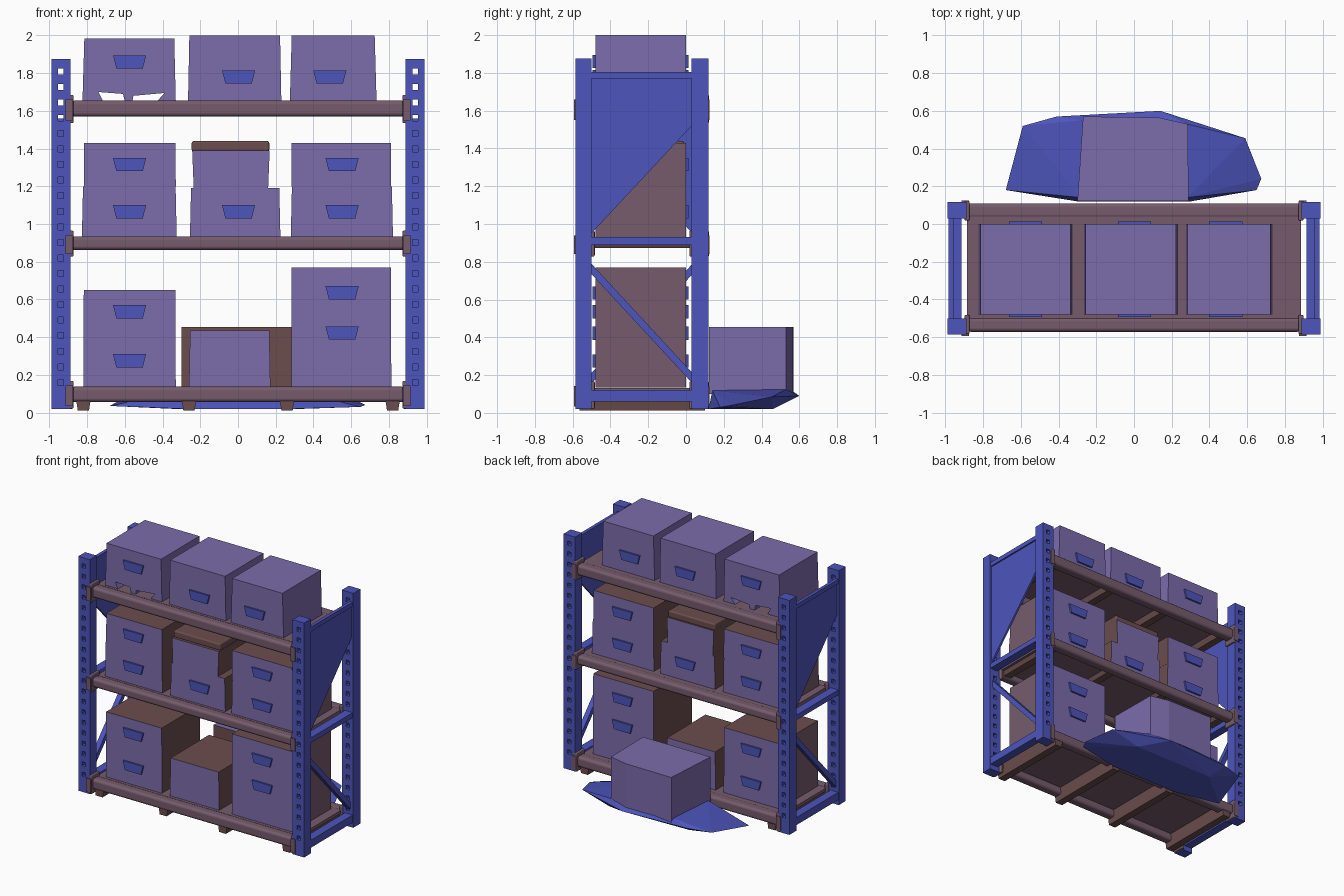
import bpy, bmesh, math
from mathutils import Vector

if "Cube" in bpy.data.objects:
    bpy.data.objects.remove(bpy.data.objects["Cube"])


def material(name, rgb):
    m = bpy.data.materials.new(name)
    m.diffuse_color = (*rgb, 1)
    m.use_nodes = True
    m.node_tree.nodes["Principled BSDF"].inputs["Base Color"].default_value = m.diffuse_color
    return m


BLUE = material("rack blue", (0.075, 0.09, 0.50))
PURPLE = material("box purple", (0.20, 0.15, 0.41))
BROWN = material("box brown", (0.15, 0.075, 0.075))
MAUVE = material("beam mauve", (0.18, 0.105, 0.15))


def finish(bm, name, mats, rule=None, bevel=0):
    bmesh.ops.recalc_face_normals(bm, faces=bm.faces)
    me = bpy.data.meshes.new(name)
    if rule:
        bm.normal_update()
        for f in bm.faces:
            f.material_index = rule(f.normal)
    bm.to_mesh(me)
    bm.free()
    for m in mats:
        me.materials.append(m)
    ob = bpy.data.objects.new(name, me)
    bpy.context.collection.objects.link(ob)
    if bevel:
        b = ob.modifiers.new("bevel", 'BEVEL')
        b.width, b.segments = bevel, 3
        b.limit_method = 'ANGLE'
        me.polygons.foreach_set("use_smooth", [True] * len(me.polygons))
        b.harden_normals = True
    return ob


def prism(bm, pts, axis, a, b):
    """Extrude a 2D outline along x, y or z from a to b."""
    def co(p, t):
        return {'x': (t, p[0], p[1]), 'y': (p[0], t, p[1]), 'z': (p[0], p[1], t)}[axis]
    lo = [bm.verts.new(co(p, a)) for p in pts]
    hi = [bm.verts.new(co(p, b)) for p in pts]
    bm.faces.new(lo)
    bm.faces.new(hi[::-1])
    for i in range(len(pts)):
        j = (i + 1) % len(pts)
        bm.faces.new((lo[i], hi[i], hi[j], lo[j]))


def slab(bm, x0, x1, y0, y1, z0, z1):
    prism(bm, [(x0, z0), (x1, z0), (x1, z1), (x0, z1)], 'y', y0, y1)


def block(name, dims, mat, bevel=0):
    bm = bmesh.new()
    slab(bm, *dims)
    return finish(bm, name, [mat], bevel=bevel)


# Upright posts with a row of punched holes
HOLES = [0.16 + 0.0825 * i for i in range(21)]
for sx in (-1, 1):
    for y0, y1, tag in ((-0.585, -0.50, "front"), (0.03, 0.118, "back")):
        bm = bmesh.new()

        def part(a, b, c, d, z0, z1):
            slab(bm, min(sx * a, sx * b), max(sx * a, sx * b), c, d, z0, z1)
        part(0.955, 0.988, y0, y1, 0.02, 1.875)
        part(0.888, 0.925, y0, y1, 0.02, 1.875)
        edges = [0.02] + [e for h in HOLES for e in (h - 0.016, h + 0.016)] + [1.875]
        for z0, z1 in zip(edges[::2], edges[1::2]):
            part(0.925, 0.955, y0, y1, z0, z1)
        part(0.925, 0.955, y0 + 0.03, y1 - 0.03, 0.02, 1.56)
        finish(bm, tag + "_post", [BLUE])

# End frames: rails, diagonal brace and gusset panel (turned round on the left end)
for sx in (-1, 1):
    def my(y):
        return y if sx > 0 else -0.466 - y
    for z0, z1, xi in ((0.06, 0.12, 0.915), (0.89, 0.93, 0.915), (1.77, 1.805, 0.957)):
        xs = sorted((sx * xi, sx * 0.983))
        block("end_rail", (*xs, -0.51, 0.04, z0, z1), BLUE)
    bm = bmesh.new()
    prism(bm, [(my(-0.51), 0.80), (my(-0.51), 0.745), (my(0.04), 0.15), (my(0.04), 0.205)],
          'x', sx * 0.925, sx * 0.965)
    finish(bm, "diagonal_brace", [BLUE])
    bm = bmesh.new()
    prism(bm, [(my(-0.51), 0.94), (my(0.04), 1.53), (my(0.04), 1.78), (my(-0.51), 1.78)],
          'x', sx * 0.957, sx * 0.972)
    finish(bm, "gusset_panel", [BLUE])

# Shelves: rounded beams, end brackets, deck and cross supports
for z0, z1 in ((0.055, 0.138), (0.862, 0.935), (1.57, 1.655)):
    for y0, y1 in ((-0.572, -0.495), (0.03, 0.11)):
        block("shelf_beam", (-0.888, 0.888, y0, y1, z0, z1), MAUVE, 0.022)
        for sx in (-1, 1):
            xs = sorted((sx * 0.872, sx * 0.90))
            block("beam_bracket", (*xs, y0 - 0.012, y1 + 0.012, z0 - 0.035, z1 + 0.03), MAUVE, 0.008)
            ys = (-0.594, -0.583) if y0 < 0 else (0.116, 0.125)
            xs = sorted((sx * 0.875, sx * 0.915))
            block("bracket_clip", (*xs, *ys, z0 - 0.02, z1 + 0.005), MAUVE)
    block("shelf_deck", (-0.885, 0.885, -0.50, 0.04, z1 - 0.03, z1 - 0.005), MAUVE)
    low = 0.012 if z0 < 0.1 else z0 + 0.01
    for x in (-0.82, -0.26, 0.26, 0.82):
        bm = bmesh.new()
        prism(bm, [(x - 0.03, low), (x + 0.03, low), (x + 0.045, z1 - 0.028), (x - 0.045, z1 - 0.028)],
              'y', -0.565, 0.10)
        finish(bm, "cross_support", [BROWN])


def carton(name, x0, x1, z0, z1, labels=(), lx=0, taper=0.006, two_tone=True, y0=-0.48, y1=0.0):
    bm = bmesh.new()
    prism(bm, [(x0, z0), (x1, z0), (x1 - taper, z1), (x0 + taper, z1)], 'y', y0, y1)

    def rule(n):
        if not two_tone or abs(n.y) > 0.7:
            return 0
        outward = n.x * (x0 + x1)
        return 2 if abs(n.x) > 0.7 and outward > 0.3 else 1
    finish(bm, name, [PURPLE, BROWN, MAUVE], rule)
    add_labels(labels, lx, y0, y1)


def add_labels(zs, cx, y0=-0.48, y1=0.0):
    """Trapezoid handle plates on the front and back of a box."""
    for z in zs:
        for a, b in ((y0 - 0.014, y0 + 0.004), (y1 - 0.004, y1 + 0.014)):
            bm = bmesh.new()
            prism(bm, [(cx - 0.07, z), (cx + 0.07, z), (cx + 0.088, z + 0.07), (cx - 0.088, z + 0.07)],
                  'y', a, b)
            finish(bm, "handle_plate", [BLUE])


# Bottom shelf boxes
carton("bottom_left_box", -0.82, -0.33, 0.135, 0.65, (0.24, 0.50), -0.575, 0.002)
carton("bottom_middle_box", -0.26, 0.172, 0.135, 0.435)
carton("bottom_right_box", 0.283, 0.813, 0.135, 0.77, (0.387, 0.60), 0.552, 0.001)

# Middle shelf boxes
carton("middle_left_lower_box", -0.828, -0.325, 0.93, 1.20, (1.03,), -0.575)
carton("middle_left_upper_box", -0.818, -0.33, 1.20, 1.43, (1.28,), -0.575, 0.001)
carton("middle_centre_lower_box", -0.255, 0.225, 0.93, 1.19, (1.03,), 0.003)
carton("middle_centre_upper_box", -0.235, 0.16, 1.19, 1.39, (), 0, -0.008)
block("middle_centre_lid", (-0.246, 0.166, -0.46, -0.01, 1.385, 1.44), BROWN, 0.012)
carton("middle_right_lower_box", 0.28, 0.822, 0.93, 1.20, (1.03,), 0.552)
carton("middle_right_upper_box", 0.283, 0.812, 1.20, 1.43, (1.28,), 0.552, 0.001)

# Top shelf boxes, the left one with cut-outs along its base
bm = bmesh.new()
prism(bm, [(-0.825, 1.65), (-0.715, 1.65), (-0.74, 1.70), (-0.61, 1.69), (-0.60, 1.65), (-0.56, 1.65),
           (-0.555, 1.68), (-0.39, 1.695), (-0.43, 1.65), (-0.33, 1.65), (-0.338, 1.985), (-0.815, 1.985)],
      'y', -0.48, 0)
finish(bm, "top_left_box", [PURPLE])
add_labels((1.825,), -0.575)
carton("top_middle_box", -0.265, 0.23, 1.65, 2.0, (1.745,), 0.003, 0.007, False)
carton("top_right_box", 0.275, 0.735, 1.65, 2.0, (1.745,), 0.487, 0.01, False)

# Loose box standing behind the rack, brown on the side facing it
bm = bmesh.new()
prism(bm, [(-0.30, 0.122), (0.29, 0.122), (0.285, 0.53), (0.13, 0.565), (-0.27, 0.57)], 'z', 0.10, 0.455)
finish(bm, "loose_box", [PURPLE, BROWN], lambda n: 1 if n.y < -0.7 else 0)

# Blue sheet under the loose box: hull of a low base, a raised rim and a crown
bm = bmesh.new()
for p in [(-0.68, 0.18, 0.035), (-0.59, 0.52, 0.085), (-0.41, 0.57, 0.09), (0.14, 0.60, 0.09),
          (0.59, 0.455, 0.085), (0.675, 0.24, 0.04), (0.65, 0.18, 0.03),
          (-0.30, 0.12, 0.02), (0.30, 0.12, 0.02), (-0.35, 0.46, 0.02), (0.35, 0.46, 0.02),
          (-0.28, 0.14, 0.12), (0.28, 0.14, 0.12), (0.28, 0.53, 0.125), (-0.28, 0.55, 0.125)]:
    bm.verts.new(p)
bmesh.ops.convex_hull(bm, input=bm.verts)
finish(bm, "ground_sheet", [BLUE])
